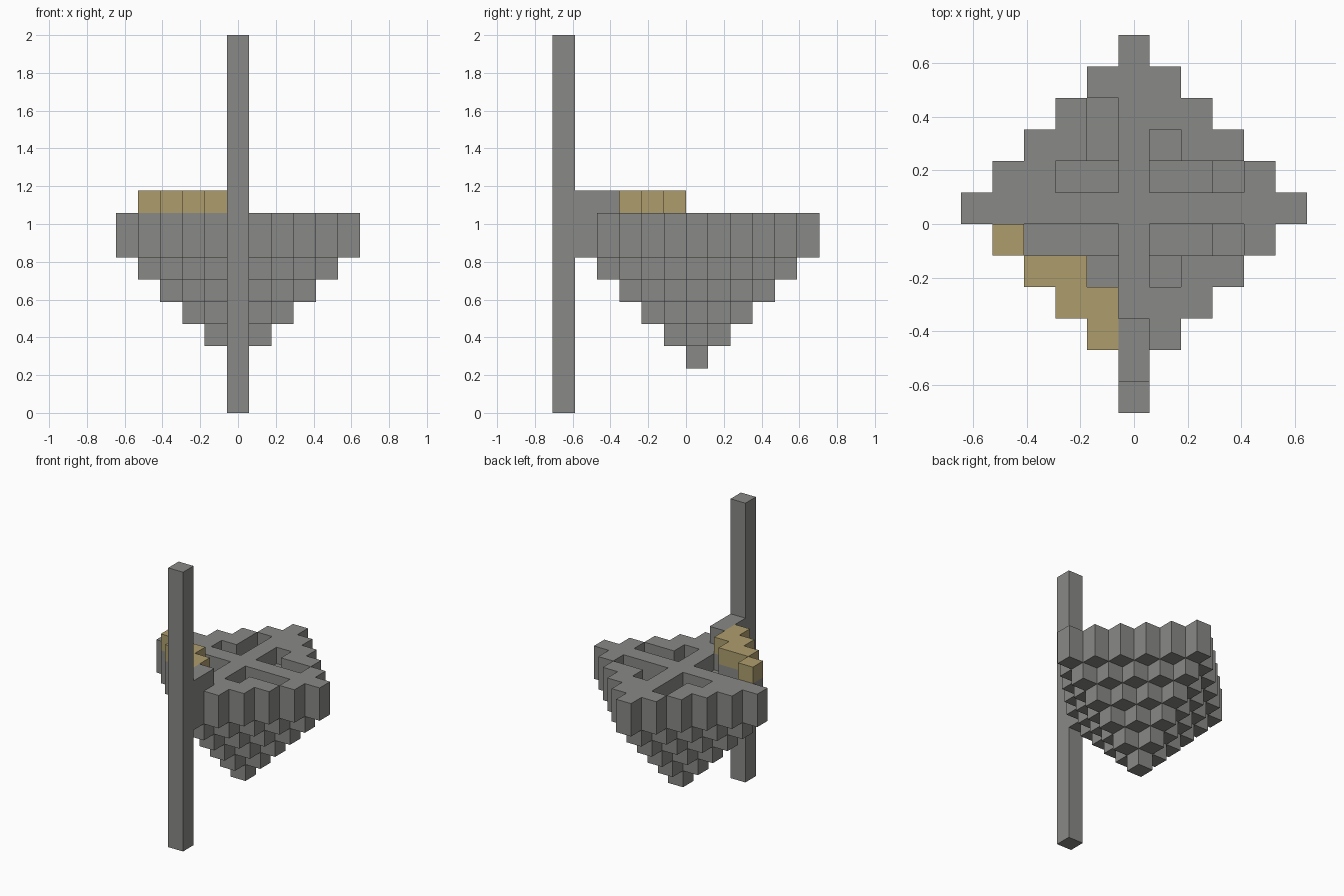
import bpy
import bmesh
from mathutils import Vector

cube = bpy.data.objects.get("Cube")
if cube:
    bpy.data.objects.remove(cube, do_unlink=True)

U = 2 / 17  # edge length of one block


def make_material(name, rgb):
    mat = bpy.data.materials.new(name)
    mat.use_nodes = True
    color = (*rgb, 1.0)
    mat.diffuse_color = color
    mat.node_tree.nodes["Principled BSDF"].inputs["Base Color"].default_value = color
    return mat


def build_blocks(name, cells, solid, mat):
    """Mesh of the block faces that do not touch another block."""
    bm = bmesh.new()
    axes = [Vector((1, 0, 0)), Vector((0, 1, 0)), Vector((0, 0, 1))]
    for cell in sorted(cells):
        center = Vector(cell) + Vector((0, 0.5, 0.5))
        for a in range(3):
            for sign in (-1, 1):
                n = axes[a] * sign
                beside = tuple(int(c + d) for c, d in zip(cell, n))
                if beside in solid:
                    continue
                s, t = axes[(a + 1) % 3] / 2, axes[(a + 2) % 3] / 2
                corners = [-s - t, s - t, s + t, t - s][::sign]
                bm.faces.new([bm.verts.new((center + n / 2 + c) * U) for c in corners])
    bmesh.ops.remove_doubles(bm, verts=bm.verts, dist=U / 100)
    mesh = bpy.data.meshes.new(name)
    bm.to_mesh(mesh)
    bm.free()
    mesh.materials.append(mat)
    obj = bpy.data.objects.new(name, mesh)
    bpy.context.collection.objects.link(obj)


def diamond(radius, level):
    span = range(-radius, radius + 1)
    return {(i, j, level) for i in span for j in span if abs(i) + abs(j) <= radius}


# Stepped inverted pyramid with a double-height top tier
body = set()
for level in range(2, 9):
    body |= diamond(min(level - 2, 5), level)

# Pits between the cross beams: long deep channels and shallow pockets
deep = {(1, 1), (2, 1), (-1, 1), (-2, 1), (1, -1), (2, -1)}
deep |= {(i, -1) for i in (-3, -2, -1)}
shallow = {(3, 1), (1, 2), (-1, 2), (-1, 3), (3, -1), (1, -2), (-1, -2)}
body -= {(i, j, 8) for i, j in deep | shallow}
body -= {(i, j, 7) for i, j in deep}

# Upright pole, bracket and the raised golden steps
pole = {(0, -6, k) for k in range(17)}
bracket = {(0, -5, 9), (0, -4, 9)}
steps = {(i, j, 9) for i, j in
         [(-4, -1), (-3, -2), (-2, -2), (-2, -3), (-1, -3), (-1, -4)]}

grey = make_material("stone grey", (0.25, 0.25, 0.24))
gold = make_material("dull gold", (0.42, 0.34, 0.155))

solid = body | pole | bracket | steps
build_blocks("stepped_body", body, solid, grey)
build_blocks("pole", pole, solid, grey)
build_blocks("pole_bracket", bracket, solid, grey)
build_blocks("golden_steps", steps, solid, gold)
